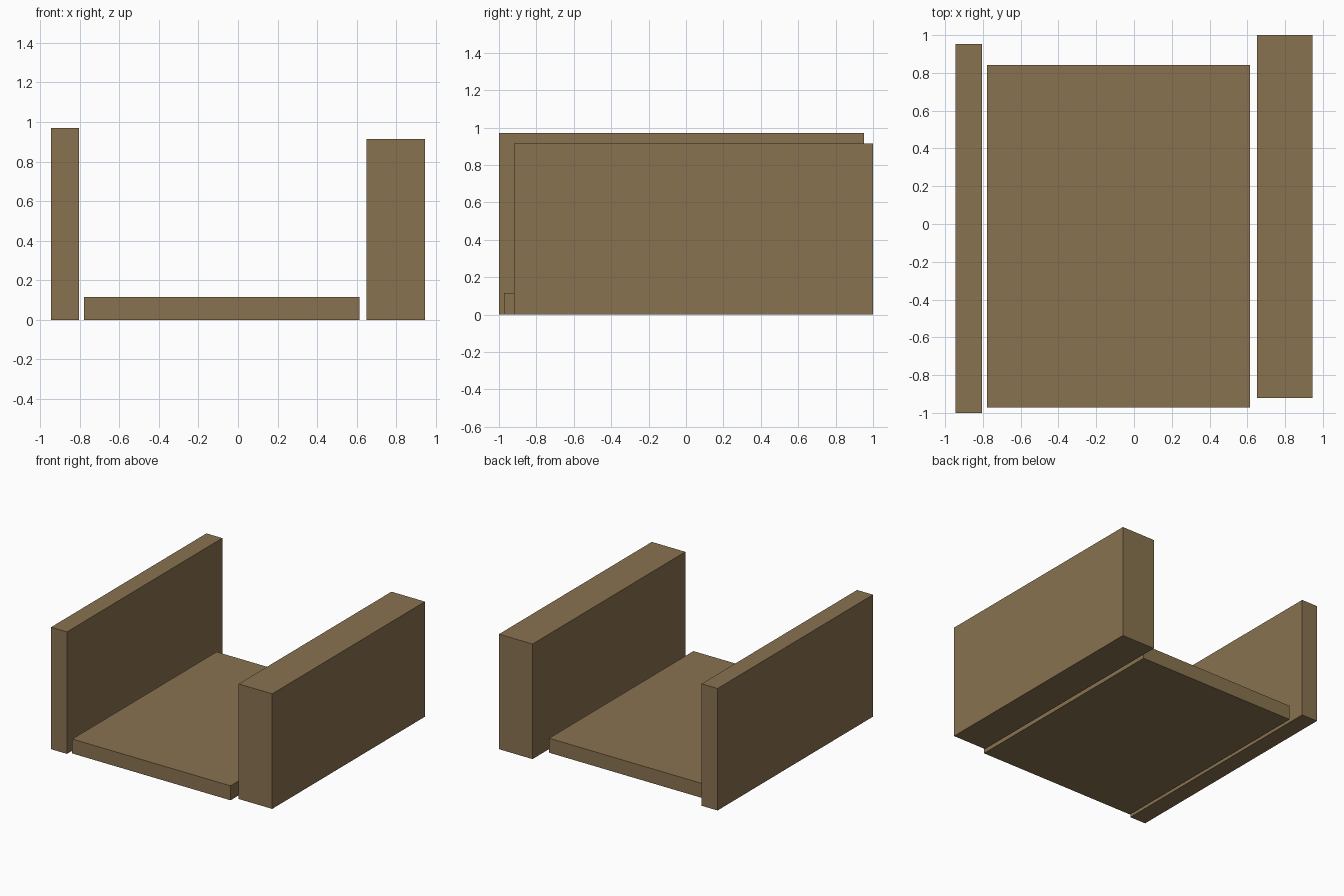
import bpy
import bmesh
from mathutils import Vector

if "Cube" in bpy.data.objects:
    bpy.data.objects.remove(bpy.data.objects["Cube"])

# One flat brown for every part
brown = bpy.data.materials.new("wood_brown")
brown.diffuse_color = (0.25, 0.17, 0.08, 1.0)
brown.use_nodes = True
brown.node_tree.nodes["Principled BSDF"].inputs["Base Color"].default_value = brown.diffuse_color


def block(name, low, high):
    """Box spanning two opposite corners."""
    low, high = Vector(low), Vector(high)
    bm = bmesh.new()
    bmesh.ops.create_cube(bm, size=1.0)
    bmesh.ops.scale(bm, vec=high - low, verts=bm.verts)
    bmesh.ops.translate(bm, vec=(low + high) / 2, verts=bm.verts)
    mesh = bpy.data.meshes.new(name)
    bm.to_mesh(mesh)
    bm.free()
    mesh.materials.append(brown)
    obj = bpy.data.objects.new(name, mesh)
    bpy.context.collection.objects.link(obj)
    return obj


# Thin tall wall on the left
block("left_wall", (-0.945, -1.0, 0.0), (-0.805, 0.953, 0.97))
# Flat slab between the walls
block("floor_slab", (-0.778, -0.972, 0.0), (0.615, 0.842, 0.115))
# Thick, slightly lower wall on the right
block("right_wall", (0.65, -0.92, 0.0), (0.945, 1.0, 0.915))
